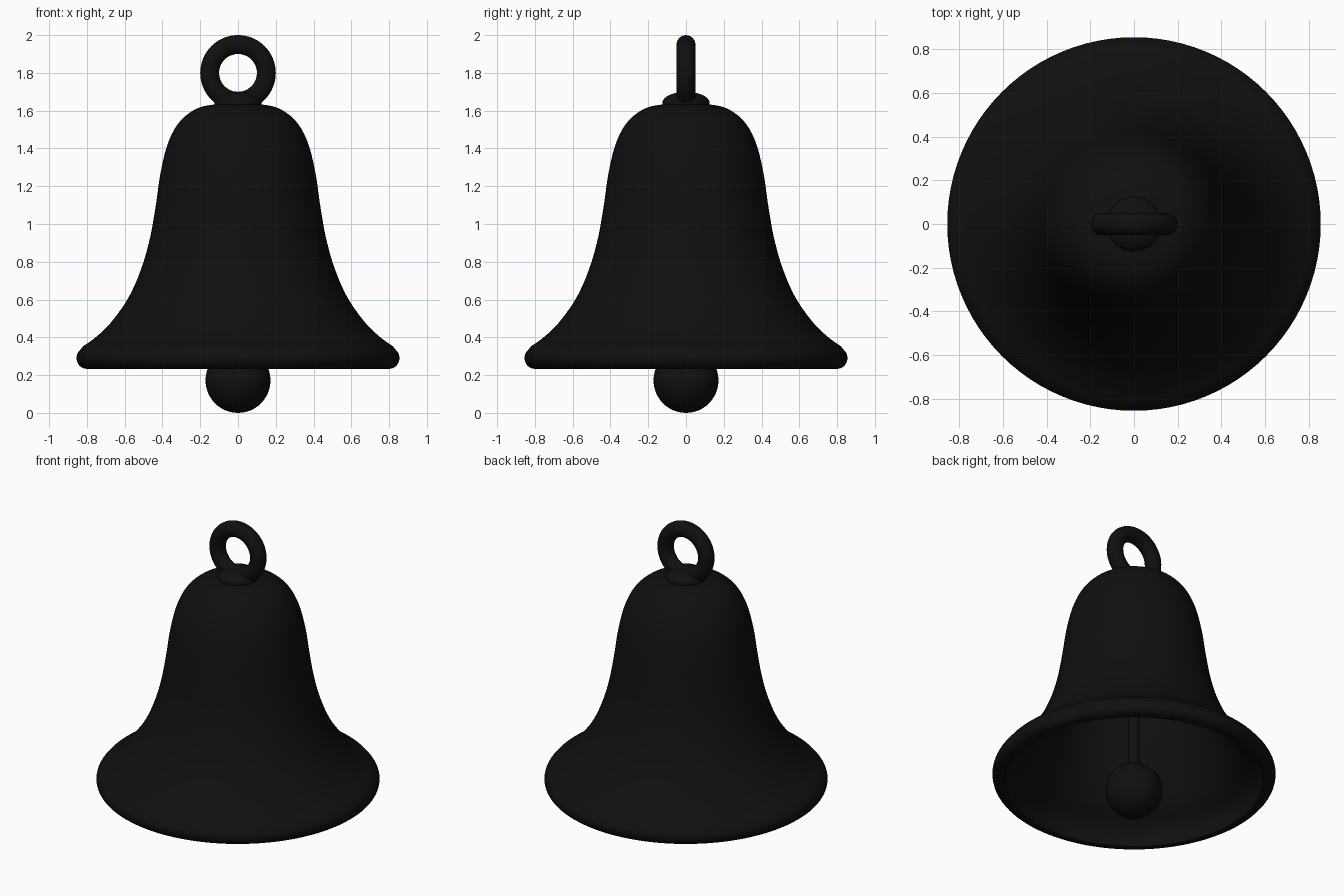
import bpy, bmesh, math
from mathutils import Vector
from mathutils.geometry import interpolate_bezier

if "Cube" in bpy.data.objects:
    bpy.data.objects.remove(bpy.data.objects["Cube"])

black = bpy.data.materials.new("near_black")
black.diffuse_color = (0.005, 0.005, 0.005, 1)
black.use_nodes = True
black.node_tree.nodes["Principled BSDF"].inputs["Base Color"].default_value = black.diffuse_color


def finish(ob, name, angle=50):
    ob.name = name
    ob.data.materials.clear()
    ob.data.materials.append(black)
    bpy.ops.object.select_all(action='DESELECT')
    ob.select_set(True)
    bpy.context.view_layer.objects.active = ob
    bpy.ops.object.shade_smooth_by_angle(angle=math.radians(angle))
    return ob


def smooth_path(pts, steps=5):
    """Smooth curve through (radius, height) points."""
    p = [Vector((r, 0, z)) for r, z in pts]
    out = []
    for i in range(len(p) - 1):
        a, b = p[i], p[i + 1]
        d = (b - a).length
        prev, nxt = p[max(i - 1, 0)], p[min(i + 2, len(p) - 1)]
        ta, tb = (b - prev).normalized(), (nxt - a).normalized()
        seg = interpolate_bezier(a, a + ta * d / 3, b - tb * d / 3, b, steps + 1)
        out += seg[:-1]
    return out + [p[-1]]


def lathe(name, path, segments=96):
    bm = bmesh.new()
    vs = [bm.verts.new(v) for v in path]
    es = [bm.edges.new(pair) for pair in zip(vs, vs[1:])]
    bmesh.ops.spin(bm, geom=vs + es, cent=(0, 0, 0), axis=(0, 0, 1),
                   angle=math.tau, steps=segments, use_duplicate=False)
    bmesh.ops.remove_doubles(bm, verts=bm.verts, dist=1e-4)
    bmesh.ops.recalc_face_normals(bm, faces=bm.faces)
    me = bpy.data.meshes.new(name)
    bm.to_mesh(me)
    bm.free()
    ob = bpy.data.objects.new(name, me)
    bpy.context.collection.objects.link(ob)
    return finish(ob, name)


# Hollow bell: outer flare, rounded rim, then inner wall
outer = smooth_path([(0, 1.635), (0.12, 1.633), (0.22, 1.61), (0.31, 1.54), (0.37, 1.43),
                     (0.41, 1.27), (0.435, 1.1), (0.465, 0.93), (0.51, 0.77),
                     (0.58, 0.61), (0.68, 0.47), (0.76, 0.395), (0.82, 0.353)])
rim = [Vector((0.80 + 0.055 * math.cos(a), 0, 0.29 + 0.057 * math.sin(a)))
       for a in [math.radians(50 - 14 * i) for i in range(11)]]
inner = smooth_path([(0.78, 0.235), (0.75, 0.33), (0.64, 0.43), (0.54, 0.58), (0.46, 0.76),
                     (0.41, 0.95), (0.37, 1.25), (0.33, 1.41), (0.27, 1.51),
                     (0.18, 1.565), (0, 1.58)], 4)
lathe("bell_body", outer + rim + inner)

# Flattened crown boss
bpy.ops.mesh.primitive_uv_sphere_add(segments=48, ring_count=24, radius=1, location=(0, 0, 1.64))
boss = bpy.context.object
boss.scale = (0.125, 0.125, 0.06)
finish(boss, "crown_boss")

# Hanging ring
bpy.ops.mesh.primitive_torus_add(major_segments=64, minor_segments=24, major_radius=0.15,
                                 minor_radius=0.05, location=(0, 0, 1.8),
                                 rotation=(math.pi / 2, 0, 0))
finish(bpy.context.object, "hanging_ring")

# Clapper rod and ball
bpy.ops.mesh.primitive_cylinder_add(vertices=32, radius=0.032, depth=1.3, location=(0, 0, 0.95))
finish(bpy.context.object, "clapper_rod")
bpy.ops.mesh.primitive_uv_sphere_add(segments=48, ring_count=24, radius=0.172, location=(0, 0, 0.172))
finish(bpy.context.object, "clapper_ball")
